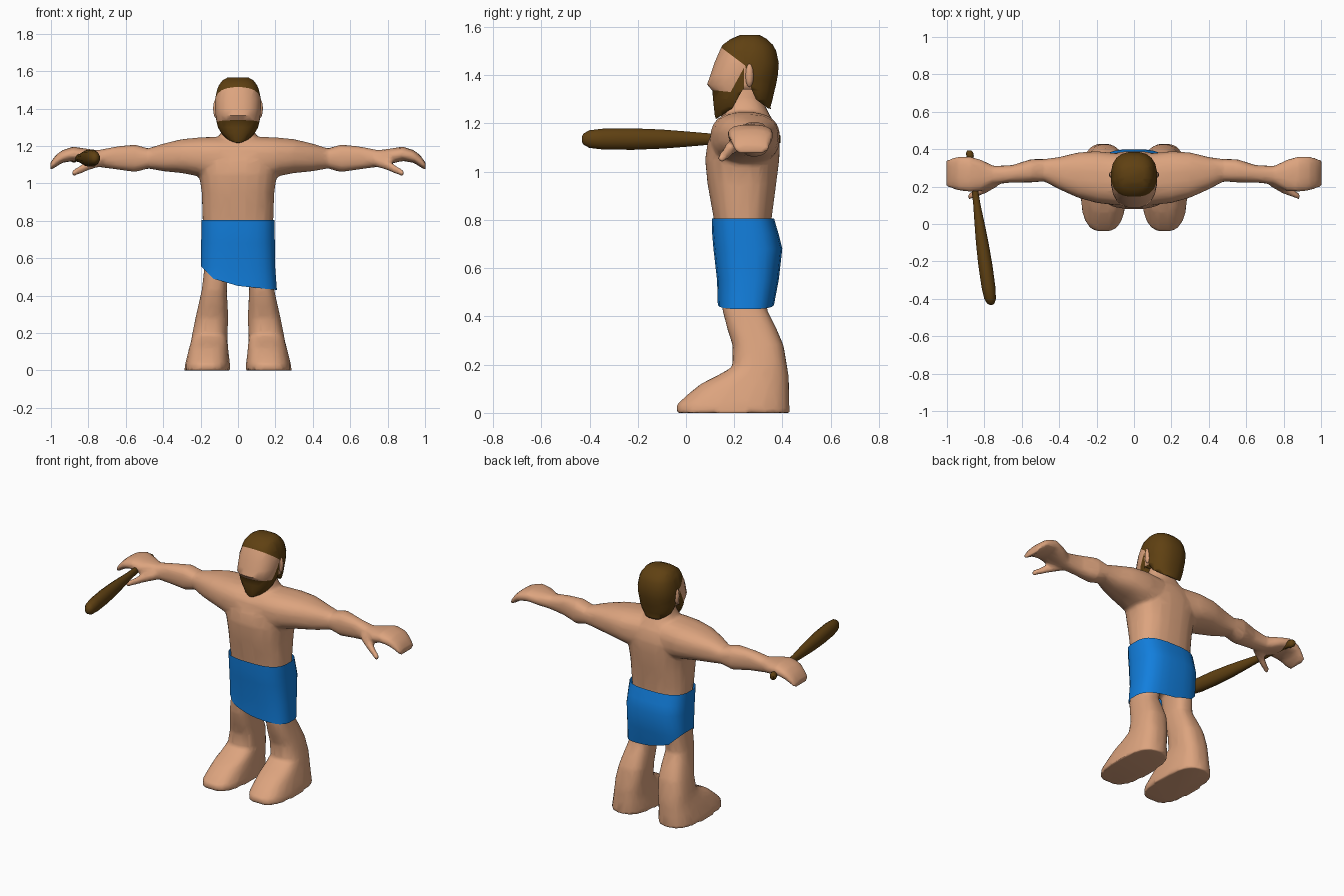
import bpy, bmesh, math
from mathutils import Vector

if "Cube" in bpy.data.objects:
    bpy.data.objects.remove(bpy.data.objects["Cube"])


def material(name, rgb):
    m = bpy.data.materials.new(name)
    m.diffuse_color = (*rgb, 1)
    m.use_nodes = True
    m.node_tree.nodes["Principled BSDF"].inputs["Base Color"].default_value = m.diffuse_color
    return m


SKIN = material("skin", (0.72, 0.37, 0.21))
HAIR = material("dark_brown", (0.115, 0.052, 0.006))
BLUE = material("cloth_blue", (0.006, 0.21, 0.72))


def loft(bm, axis, rings, power=2.5, n=20, flip=1, caps=True):
    """Rings are (position, a0, a1, b0, b1) bounds of rounded sections along an axis."""
    loops = []
    for t, a0, a1, b0, b1 in rings:
        loop = []
        for i in range(n):
            ang = 2 * math.pi * (i + 0.5) / n
            c, s = math.cos(ang), math.sin(ang)
            a = (a0 + a1) / 2 + (a1 - a0) / 2 * math.copysign(abs(c) ** (2 / power), c)
            b = (b0 + b1) / 2 + (b1 - b0) / 2 * math.copysign(abs(s) ** (2 / power), s)
            x, y, z = {"x": (t, a, b), "y": (a, t, b), "z": (a, b, t)}[axis]
            loop.append(bm.verts.new((x * flip, y, z)))
        loops.append(loop)
    faces = []
    for p, q in zip(loops, loops[1:]):
        for i in range(n):
            j = (i + 1) % n
            faces.append(bm.faces.new((p[i], p[j], q[j], q[i])))
    if caps:
        faces += [bm.faces.new(loops[0]), bm.faces.new(loops[-1])]
    bmesh.ops.recalc_face_normals(bm, faces=faces)


def finish(name, bm, mats, angle=60):
    mesh = bpy.data.meshes.new(name)
    bm.to_mesh(mesh)
    bm.free()
    ob = bpy.data.objects.new(name, mesh)
    bpy.context.collection.objects.link(ob)
    for m in mats:
        mesh.materials.append(m)
    smooth(ob, angle)
    return ob


def smooth(ob, angle):
    bpy.ops.object.select_all(action="DESELECT")
    bpy.context.view_layer.objects.active = ob
    ob.select_set(True)
    bpy.ops.object.shade_smooth_by_angle(angle=math.radians(angle))


def cut(bm, co, no, clear=False):
    bmesh.ops.bisect_plane(bm, geom=bm.verts[:] + bm.edges[:] + bm.faces[:],
                           plane_co=co, plane_no=no, clear_outer=clear)


# Body: torso and neck, then mirrored arms, thumbs and legs, fused into one skin
bm = bmesh.new()
torso = [(0.56, 0.17, 0.14, 0.36), (0.80, 0.19, 0.115, 0.355), (0.95, 0.195, 0.088, 0.375),
         (1.05, 0.21, 0.078, 0.388), (1.12, 0.22, 0.088, 0.39), (1.19, 0.17, 0.12, 0.375),
         (1.24, 0.105, 0.152, 0.345), (1.30, 0.08, 0.165, 0.315), (1.37, 0.075, 0.17, 0.31)]
loft(bm, "z", [(z, -w, w, f, b) for z, w, f, b in torso])
arm = [(0, .10, .37, 1.0, 1.24), (.1, .10, .38, 1.02, 1.25), (.2, .112, .39, 1.035, 1.247),
       (.3, .14, .383, 1.055, 1.237), (.4, .185, .358, 1.065, 1.213), (.48, .228, .347, 1.08, 1.187),
       (.55, .222, .347, 1.06, 1.208), (.65, .222, .315, 1.075, 1.198), (.75, .212, .31, 1.088, 1.178),
       (.82, .175, .345, 1.105, 1.187), (.88, .172, .362, 1.12, 1.197), (.94, .178, .362, 1.11, 1.178),
       (.975, .19, .352, 1.087, 1.15), (1.004, .198, .342, 1.07, 1.11)]
thumb = [(.73, .20, .26, 1.09, 1.15), (.80, .16, .21, 1.07, 1.125), (.845, .145, .185, 1.05, 1.095),
         (.89, .125, .16, 1.032, 1.068)]
leg = [(0, .042, .288, -.043, .432), (.035, .042, .283, -.04, .43), (.08, .048, .272, .01, .428),
       (.12, .052, .262, .06, .428), (.155, .055, .252, .13, .426), (.19, .056, .246, .192, .42),
       (.28, .052, .228, .193, .405), (.35, .055, .212, .17, .375), (.43, .06, .194, .15, .335),
       (.55, .05, .18, .145, .35), (.70, .02, .165, .15, .34)]
for side in (1, -1):
    loft(bm, "x", arm, flip=side)
    loft(bm, "x", thumb, power=2, flip=side)
    loft(bm, "z", leg, power=2.7, flip=side)
body = finish("body", bm, [SKIN])
mod = body.modifiers.new("fuse", "REMESH")
mod.mode, mod.voxel_size, mod.use_smooth_shade = "VOXEL", 0.011, True
mod = body.modifiers.new("soften", "SMOOTH")
mod.factor, mod.iterations = 0.5, 5
mod = body.modifiers.new("simplify", "DECIMATE")
mod.ratio = 0.12

# Wrapped cloth: open shell, trimmed to a slanting hem
bm = bmesh.new()
wrap = [(.805, .196, .106, .366), (.74, .197, .108, .385), (.68, .198, .113, .40),
        (.55, .20, .128, .385), (.42, .21, .132, .36)]
loft(bm, "z", [(z, -w, w, f, b) for z, w, f, b in wrap], power=2.9, n=24, caps=False)
for (x0, z0), (x1, z1) in (((-.19, .55), (-.13, .49)), ((-.13, .49), (0, .452)), ((0, .452), (.21, .43))):
    cut(bm, (x0, 0, z0), (z1 - z0, 0, x0 - x1), clear=True)
finish("wrapped_cloth", bm, [BLUE])

# Head: one loft, scored along the hairline and beard line, coloured by region
bm = bmesh.new()
head = [(1.21, .035, .125, .36), (1.235, .07, .118, .355), (1.27, .093, .114, .352),
        (1.30, .108, .111, .36), (1.335, .117, .108, .368), (1.362, .12, .086, .375),
        (1.40, .124, .10, .382), (1.45, .124, .116, .386), (1.50, .113, .138, .375),
        (1.525, .103, .15, .362), (1.55, .085, .185, .335), (1.567, .055, .225, .305)]
loft(bm, "z", [(z, -w, w, f, b) for z, w, f, b in head], power=2.5, n=20)
for (y0, z0), (y1, z1) in (((.145, 1.515), (.245, 1.44)), ((.245, 1.44), (.28, 1.31)),
                           ((.09, 1.34), (.185, 1.33)), ((.185, 1.33), (.24, 1.43)),
                           ((.24, 1.3), (.24, 1.4))):
    cut(bm, (0, y0, z0), (0, z1 - z0, y0 - y1))
for f in bm.faces:
    _, y, z = f.calc_center_median()
    edge = .145 + (1.515 - z) / .75 if z > 1.44 else .245 + (1.44 - z) * .27
    beard_top = 1.34 - (y - .09) * .105 if y < .185 else 1.33 + (y - .185) * 1.82
    f.material_index = int(y > edge or (y < .24 and z < beard_top))
head_ob = finish("head", bm, [SKIN, HAIR], 50)

# Cutter that opens the throat between the beard and the back hair
bm = bmesh.new()
throat = [(.10, 1.18), (.125, 1.218), (.19, 1.26), (.235, 1.34), (.272, 1.34), (.29, 1.30),
          (.34, 1.262), (.42, 1.25), (.42, 1.18)]
face = bm.faces.new([bm.verts.new((-.3, y, z)) for y, z in throat])
ext = bmesh.ops.extrude_face_region(bm, geom=[face])
bmesh.ops.translate(bm, vec=(.6, 0, 0), verts=[v for v in ext["geom"] if isinstance(v, bmesh.types.BMVert)])
bmesh.ops.recalc_face_normals(bm, faces=bm.faces)
for f in bm.faces:
    f.material_index = 1
cutter = finish("throat_cutter", bm, [SKIN, HAIR])
cutter.hide_render = True
mod = head_ob.modifiers.new("throat", "BOOLEAN")
mod.operation, mod.solver, mod.object = "DIFFERENCE", "EXACT", cutter
bpy.context.view_layer.update()
dg = bpy.context.evaluated_depsgraph_get()
shaped = bpy.data.meshes.new_from_object(head_ob.evaluated_get(dg))
head_ob.modifiers.clear()
head_ob.data = shaped
bpy.data.objects.remove(cutter)

# Ears
for side, name in ((1, "left_ear"), (-1, "right_ear")):
    bm = bmesh.new()
    bmesh.ops.create_uvsphere(bm, u_segments=10, v_segments=6, radius=1)
    bmesh.ops.scale(bm, vec=(.016, .018, .05), verts=bm.verts)
    bmesh.ops.translate(bm, vec=(side * .118, .263, 1.40), verts=bm.verts)
    finish(name, bm, [SKIN])

# Club held in the right hand, slightly slanted
bm = bmesh.new()
club = [(.392, .015), (.38, .024), (.362, .024), (.345, .017), (.2, .02), (.1, .024), (0, .033),
        (-.1, .041), (-.22, .046), (-.34, .045), (-.40, .038), (-.425, .024), (-.432, .01)]
rings = []
for y, r in club:
    x = -.88 + (.39 - y) * .14
    rings.append((y, x - r * .85, x + r * .85, 1.135 - r, 1.135 + r))
loft(bm, "y", rings, power=2, n=12)
finish("club", bm, [HAIR])
